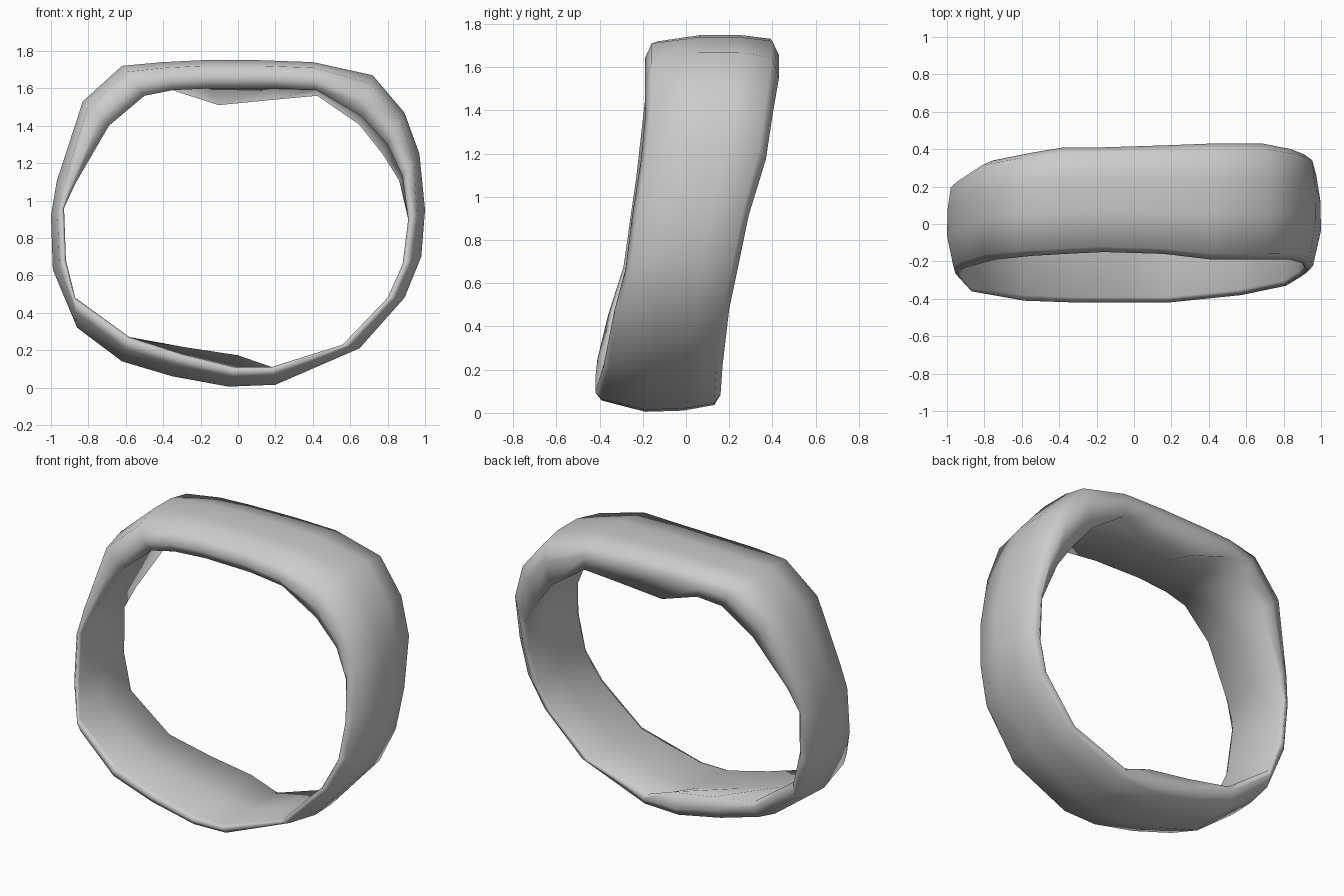
import bpy, bmesh

# Stations clockwise from the left, seen from the front:
# outer x, outer z, inner x, inner z, front y, back y, extra depth of inner back rim
STATIONS = [
    (-1.00, 0.92, -0.93, 0.96, -0.25, 0.22, 1.0),
    (-0.97, 1.10, -0.87, 1.09, -0.23, 0.25, 1.0),
    (-0.83, 1.53, -0.69, 1.40, -0.19, 0.34, 1.0),
    (-0.62, 1.72, -0.50, 1.56, -0.17, 0.38, 1.0),
    (-0.40, 1.74, -0.35, 1.59, -0.16, 0.41, 1.0),
    (-0.20, 1.75, -0.14, 1.60, -0.15, 0.41, 1.6),
    (0.12, 1.75, 0.18, 1.60, -0.16, 0.42, 1.4),
    (0.40, 1.74, 0.42, 1.59, -0.19, 0.43, 1.2),
    (0.72, 1.67, 0.66, 1.45, -0.19, 0.43, 1.2),
    (0.89, 1.47, 0.80, 1.30, -0.19, 0.40, 1.3),
    (0.97, 1.25, 0.88, 1.13, -0.21, 0.37, 1.2),
    (1.00, 0.95, 0.91, 0.90, -0.25, 0.29, 1.0),
    (0.98, 0.70, 0.88, 0.66, -0.28, 0.24, 1.0),
    (0.89, 0.48, 0.80, 0.48, -0.33, 0.20, 1.0),
    (0.65, 0.21, 0.56, 0.23, -0.38, 0.17, 1.0),
    (0.20, 0.015, 0.18, 0.11, -0.42, 0.16, 1.0),
    (-0.05, 0.005, -0.02, 0.11, -0.42, 0.16, 1.6),
    (-0.35, 0.06, -0.30, 0.18, -0.42, 0.16, 1.3),
    (-0.62, 0.14, -0.58, 0.27, -0.41, 0.17, 1.0),
    (-0.86, 0.32, -0.87, 0.48, -0.36, 0.18, 1.0),
    (-0.99, 0.63, -0.92, 0.68, -0.29, 0.20, 1.0),
]

# Band cross-section: position across the width, depth from outer to inner
# at the thick top, and the same at the tapered sides and bottom
SECTION = [(0.0, 0.65, 0.85), (0.05, 0.2, 0.5), (0.40, 0.0, 0.0), (0.70, 0.0, 0.05),
           (0.95, 0.12, 0.3), (1.0, 0.55, 0.75), (0.96, 1.0, 1.0),
           (0.5, 0.95, 0.95), (0.05, 1.0, 1.0)]

# Leaning ring band, lofted station by station
bm = bmesh.new()
rings = []
for ox, oz, ix, iz, yf, yb, extra in STATIONS:
    taper = min(1, max(0, (1.5 - oz) / 0.6))
    ring = []
    for i, (t, top, low) in enumerate(SECTION):
        d = top + (low - top) * taper
        if i == 6:
            d *= extra
        ring.append(bm.verts.new((ox + (ix - ox) * d, yf + (yb - yf) * t,
                                  oz + (iz - oz) * d)))
    rings.append(ring)

n = len(SECTION)
for i, a in enumerate(rings):
    b = rings[(i + 1) % len(rings)]
    for j in range(n):
        k = (j + 1) % n
        bm.faces.new((a[j], b[j], b[k], a[k]))
bmesh.ops.recalc_face_normals(bm, faces=bm.faces)
mesh = bpy.data.meshes.new("ring_band")
bm.to_mesh(mesh)
bm.free()

band = bpy.data.objects.new("ring_band", mesh)
bpy.context.collection.objects.link(band)
for p in mesh.polygons:
    p.use_smooth = True
